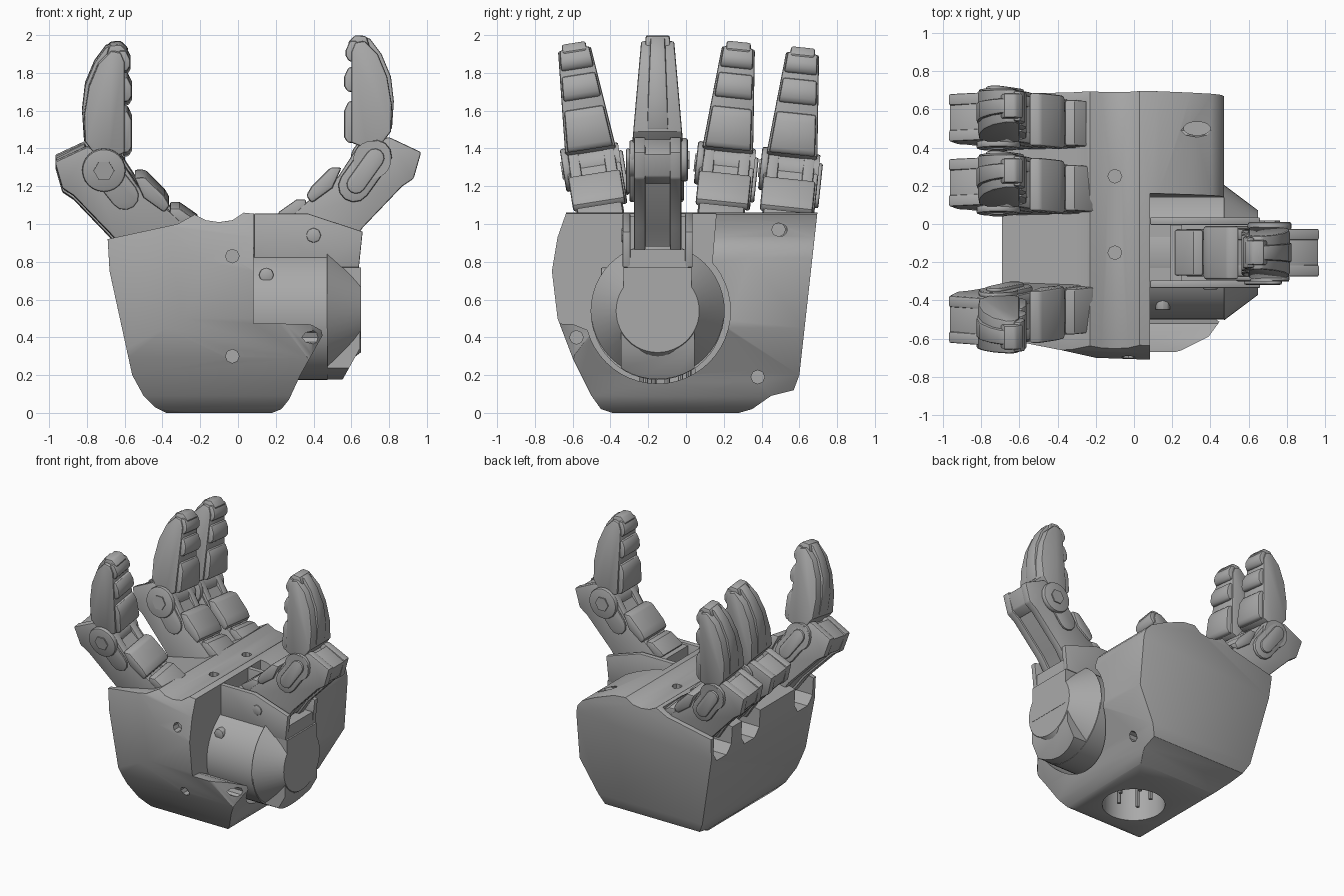
import bpy, bmesh, math
from mathutils import Matrix, Vector

cube = bpy.data.objects.get("Cube")
if cube:
    bpy.data.objects.remove(cube, do_unlink=True)

grey = bpy.data.materials.new("grey plastic")
grey.use_nodes = True
grey.diffuse_color = (0.4, 0.4, 0.4, 1)
grey.node_tree.nodes["Principled BSDF"].inputs["Base Color"].default_value = (0.4, 0.4, 0.4, 1)
parts = []


def add(name, bm):
    bmesh.ops.recalc_face_normals(bm, faces=bm.faces)
    mesh = bpy.data.meshes.new(name)
    bm.to_mesh(mesh)
    bm.free()
    mesh.materials.append(grey)
    obj = bpy.data.objects.new(name, mesh)
    bpy.context.collection.objects.link(obj)
    parts.append(obj)
    return obj


def prism(name, pts, axis, lo, hi, bevel=0.0, taper=None):
    """Extrude a 2D outline along an axis."""
    place = {"x": lambda u, v, t: (t, u, v),
             "y": lambda u, v, t: (u, t, v),
             "z": lambda u, v, t: (u, v, t)}[axis]
    bm = bmesh.new()
    rings = [[bm.verts.new(place(u, v, t)) for u, v in pts] for t in (lo, hi)]
    for ring in rings:
        bm.faces.new(ring)
    n = len(pts)
    for i in range(n):
        j = (i + 1) % n
        bm.faces.new((rings[0][i], rings[0][j], rings[1][j], rings[1][i]))
    if taper:
        for v in bm.verts:
            v.co.y *= taper(v.co.z)
    obj = add(name, bm)
    if bevel:
        modify(obj, "BEVEL", width=bevel, segments=2, limit_method="ANGLE",
               angle_limit=math.radians(35))
    return obj


def modify(obj, kind, **settings):
    """Add a modifier and bake it into the mesh."""
    mod = obj.modifiers.new(kind, kind)
    for key, value in settings.items():
        setattr(mod, key, value)
    graph = bpy.context.evaluated_depsgraph_get()
    mesh = bpy.data.meshes.new_from_object(obj.evaluated_get(graph))
    obj.modifiers.clear()
    obj.data = mesh


def boolean(obj, tool, operation="DIFFERENCE"):
    modify(obj, "BOOLEAN", object=tool, operation=operation, solver="EXACT")
    parts.remove(tool)
    bpy.data.objects.remove(tool, do_unlink=True)


def circle(u, v, r, n=32):
    return [(u + r * math.cos(math.tau * i / n), v + r * math.sin(math.tau * i / n))
            for i in range(n)]


def rect(u0, u1, v0, v1):
    return [(u0, v0), (u1, v0), (u1, v1), (u0, v1)]


def capsule(a, b, r, n=6):
    a, b = Vector(a), Vector(b)
    base = math.atan2(b.y - a.y, b.x - a.x) + math.pi / 2
    out = []
    for centre, start in ((a, base), (b, base + math.pi)):
        for i in range(n + 1):
            t = start + math.pi * i / n
            out.append((centre.x + r * math.cos(t), centre.y + r * math.sin(t)))
    return out


# Palm shell: three outlines intersected; the top falls away towards +x
front = [(-.69, .92), (-.68, .75), (-.56, .2), (-.5, .09), (-.44, .03), (-.38, 0), (.18, 0),
         (.23, .02), (.27, .07), (.33, .2), (.47, .45), (.47, .82), (.455, .88), (.41, .93),
         (.3, .985), (.13, 1.05), (.03, 1.06), (-.03, 1.02), (-.1, 1.01), (-.17, 1.02),
         (-.23, 1.05), (-.32, 1.0)]
side = [(-.62, 1.1), (-.68, .93), (-.71, .75), (-.68, .5), (-.6, .29), (-.5, .09), (-.45, .02),
        (-.39, 0), (.28, 0), (.35, .02), (.45, .09), (.57, .12), (.6, .2), (.7, 1.1)]
plan = [(-.69, -.6), (-.38, -.66), (-.2, -.7), (.08, -.71), (.25, -.66), (.39, -.59),
        (.47, -.48), (.47, .67), (.44, .69), (.1, .71), (-.65, .71), (-.69, .68)]
palm = prism("palm_shell", front, "y", -.8, .8)
boolean(palm, prism("side_outline", side, "x", -.9, .9), "INTERSECT")
boolean(palm, prism("plan_outline", plan, "z", -.1, 1.2), "INTERSECT")
modify(palm, "BEVEL", width=0.025, segments=2, limit_method="ANGLE", angle_limit=math.radians(40))

# Thumb pocket with a round cradle, and the wrist socket
boolean(palm, prism("pocket_cutter", [(-.9, .48), (-.6, .47), (-.5, .43), (.13, .47), (.14, .82),
                                      (.18, 1.3), (-.9, 1.3)], "x", .083, .9))
boolean(palm, prism("cradle_cutter", circle(-.15, .54, .385, 48), "x", .083, .9))
boolean(palm, prism("wrist_cutter", circle(-.08, -.1, .22, 40), "z", -.1, .3))

# Finger slots: base y, tilt in degrees, height offset
fingers = {"front": (-.46, 9, 0), "middle": (.19, -6, 0), "back": (.53, -6, -.03)}
for y, tilt, dz in fingers.values():
    slot = [(y - .11, 1.3), (y - .11, .79), (y - .06, .72), (y + .06, .72), (y + .11, .79), (y + .11, 1.3)]
    boolean(palm, prism("slot_cutter", slot, "x", -.9, -.25))

# Screw holes
holes = [("y", -.03, .83, -.9, -.64), ("y", -.03, .3, -.9, -.54), ("z", -.1, .25, .97, 1.2),
         ("z", -.1, -.15, .97, 1.2), ("x", .49, .97, .22, .6), ("x", .38, .19, .27, .6),
         ("x", -.58, .4, .2, .6)]
for axis, u, v, lo, hi in holes:
    boolean(palm, prism("hole_cutter", circle(u, v, .036, 8), axis, lo, hi))
oval = [(.33 + 2 * (x - .33), y) for x, y in circle(.33, .5, .035, 20)]
boolean(palm, prism("oval_cutter", oval, "z", .88, 1.2))

# Wrist pins inside the socket
for i, (x, y) in enumerate(circle(-.08, -.1, .12, 5)):
    prism(f"wrist_pin_{i + 1}", circle(x, y, .014, 8), "z", .05, .32)

# Thumb motor: drum, tapered nose and the shoe that follows the drum
prism("thumb_motor", circle(-.15, .525, .35, 48), "x", .07, .475)
bm = bmesh.new()
bmesh.ops.create_cone(bm, cap_ends=True, segments=48, radius1=.355, radius2=.22, depth=.18,
                      matrix=Matrix.Translation((.56, -.15, .54)) @ Matrix.Rotation(math.pi / 2, 4, "Y"))
add("thumb_motor_nose", bm)
shoe = prism("motor_shoe", [(.35, .17), (.55, .17), (.645, .34), (.645, .54), (.35, .54)],
             "y", -.345, .045)
boolean(shoe, prism("shoe_outline", circle(-.15, .53, .352, 48), "x", .3, .7), "INTERSECT")
prism("motor_end_plate", rect(-.33, .03, .5, .77), "x", .45, .652)

# Thumb bracket
cheek = [(.085, .8), (.085, 1.055), (.37, 1.055), (.66, .96), (.64, .77), (.47, .77)]
for label, y in (("front", -.335), ("back", -.005)):
    prism(f"thumb_bracket_{label}", cheek, "y", y, y + .04, .006)
prism("thumb_bracket_floor", rect(.085, .64, .77, .865), "y", -.31, .01)
prism("thumb_bracket_wall", rect(.19, .25, .85, 1.04), "y", -.31, .01)
prism("bracket_screw", circle(.4, .94, .04, 8), "y", -.342, -.3, .006)
prism("motor_screw", circle(.15, .73, .04, 8), "y", -.45, -.38, .006)


def narrow(z):
    return 1 - .36 * max(0, min(1, (z - 1.4) / .55))


def digit(label, matrix):
    """One digit that leans towards -x and curls up to a pointed tip."""
    first = len(parts)
    # Lower link: two cheeks, a nearly flush core and two cushions
    link = [(-.97, 1.35), (-.8, 1.43), (-.64, 1.39), (-.53, 1.22), (-.38, 1.1), (-.27, 1.0),
            (-.3, .85), (-.58, .83), (-.66, .95), (-.87, 1.17), (-.93, 1.21)]
    for s, lo, hi in (("front", -.125, -.065), ("back", .065, .125)):
        prism(f"{label}_link_{s}", link, "y", lo, hi, .01)
    core = [(-.92, 1.33), (-.8, 1.38), (-.64, 1.34), (-.32, .99), (-.34, .86), (-.57, .85),
            (-.645, .955), (-.855, 1.175)]
    prism(f"{label}_link_core", core, "y", -.08, .08)
    cap = [(-.965, 1.34), (-.81, 1.42), (-.78, 1.33), (-.86, 1.18), (-.925, 1.22)]
    prism(f"{label}_knuckle_cap", cap, "y", -.115, .115, .008)
    cushion = [(-.55, 1.27), (-.49, 1.27), (-.39, 1.17), (-.36, 1.12), (-.39, 1.08), (-.5, 1.16)]
    prism(f"{label}_lower_cushion", cushion, "y", -.14, .14, .015)
    cushion = [(-.36, 1.1), (-.31, 1.1), (-.21, 1.03), (-.27, .97), (-.36, 1.03)]
    prism(f"{label}_root_cushion", cushion, "y", -.12, .12, .01)
    # Hinge: round cover on one side, long cover on the other
    prism(f"{label}_hinge_pin", circle(-.71, 1.31, .1, 24), "y", -.15, .15)
    prism(f"{label}_hinge_disc", circle(-.71, 1.31, .115, 24), "y", -.16, -.12, .012)
    prism(f"{label}_hinge_bolt", circle(-.71, 1.31, .055, 6), "y", -.168, -.15)
    prism(f"{label}_hinge_arm", capsule((-.71, 1.31), (-.6, 1.17), .075), "y", -.14, -.12, .01)
    prism(f"{label}_hinge_cover", capsule((-.73, 1.33), (-.615, 1.17), .085), "y", .12, .15, .012)
    prism(f"{label}_hinge_rib", capsule((-.725, 1.32), (-.625, 1.18), .05), "y", .145, .168, .01)
    # Upper link: tapered shell, thin spine and three cushions
    shell = [(-.6, 1.4), (-.6, 1.88), (-.62, 1.93), (-.67, 1.94), (-.74, 1.87), (-.79, 1.75),
             (-.815, 1.6), (-.81, 1.46), (-.75, 1.38), (-.68, 1.37)]
    prism(f"{label}_tip_shell", shell, "y", -.135, .135, .012, narrow)
    spine = [(-.62, 1.5), (-.6, 1.94), (-.65, 1.97), (-.7, 1.95), (-.76, 1.87), (-.81, 1.75),
             (-.825, 1.62), (-.815, 1.47)]
    prism(f"{label}_tip_spine", spine, "y", -.06, .06, .01, narrow)
    for name, lo, hi, x in (("low", 1.4, 1.62, -.562), ("mid", 1.67, 1.8, -.562),
                            ("high", 1.83, 1.94, -.57)):
        pad = [(-.63, lo), (x - .018, lo), (x, lo + .03), (x, hi - .05), (x - .023, hi), (-.63, hi)]
        prism(f"{label}_{name}_cushion", pad, "y", -.122, .122, .012, narrow)
    prism(f"{label}_nail", [(-.6, 1.88), (-.58, 1.93), (-.62, 1.97), (-.68, 1.965), (-.7, 1.9)],
          "y", -.1, .1, .012, narrow)
    for part in parts[first:]:
        part.data.transform(matrix)


pivot = Matrix.Translation((0, 0, 1.1))
for label, (y, tilt, dz) in fingers.items():
    lean = Matrix.Rotation(math.radians(tilt), 4, "X")
    digit(f"{label}_finger", Matrix.Translation((0, y, dz)) @ pivot @ lean @ pivot.inverted())
digit("thumb", Matrix.Translation((0, -.15, .03)) @ Matrix.Rotation(math.pi, 4, "Z"))

# Smooth shading with crisp edges
bpy.ops.object.select_all(action="DESELECT")
for part in parts:
    part.select_set(True)
bpy.context.view_layer.objects.active = palm
bpy.ops.object.shade_smooth_by_angle(angle=math.radians(30))
